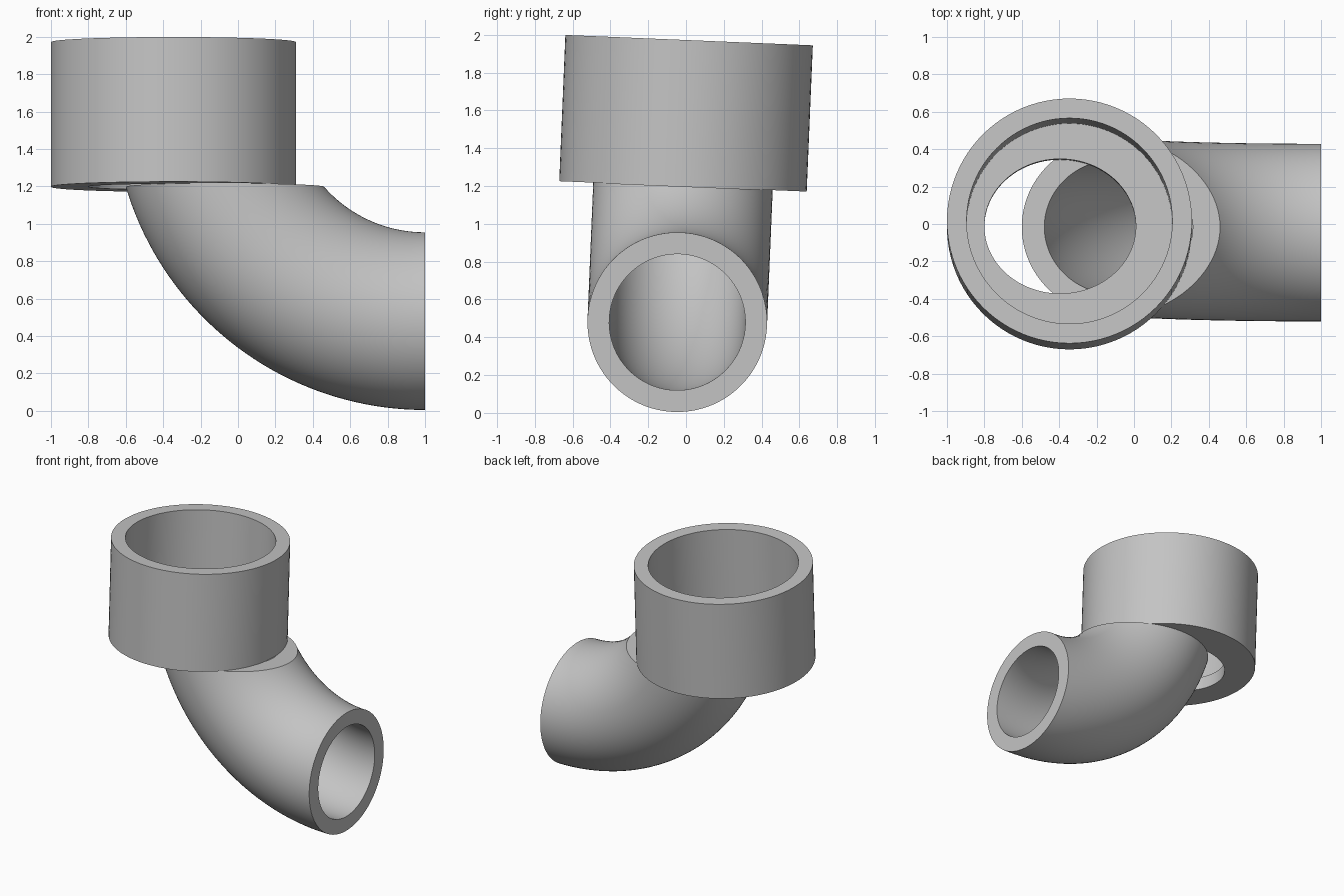
import bpy, bmesh
from math import sin, cos, acos, pi, radians
from mathutils import Matrix

cube = bpy.data.objects.get("Cube")
if cube:
    bpy.data.objects.remove(cube)

SIDES = 96
ANGLES = [2 * pi * i / SIDES for i in range(SIDES)]

grey = bpy.data.materials.new("plain_grey")
grey.use_nodes = True
grey.diffuse_color = (0.55, 0.55, 0.55, 1)
grey.node_tree.nodes["Principled BSDF"].inputs["Base Color"].default_value = grey.diffuse_color

# The whole fitting leans slightly about x, pivoting at the socket's underside
LEAN = Matrix.Translation((0, -0.016, 1.198)) @ Matrix.Rotation(radians(-2.4), 4, 'X')


def loft(name, rings):
    """Skin a closed sequence of rings into a hollow solid."""
    bm = bmesh.new()
    loops = [[bm.verts.new(p) for p in ring] for ring in rings]
    for a, b in zip(loops, loops[1:] + loops[:1]):
        for i in range(SIDES):
            j = (i + 1) % SIDES
            bm.faces.new((a[i], a[j], b[j], b[i]))
    bmesh.ops.recalc_face_normals(bm, faces=bm.faces)
    bm.transform(LEAN)
    mesh = bpy.data.meshes.new(name)
    bm.to_mesh(mesh)
    bm.free()
    mesh.materials.append(grey)
    obj = bpy.data.objects.new(name, mesh)
    bpy.context.collection.objects.link(obj)
    bpy.ops.object.select_all(action='DESELECT')
    obj.select_set(True)
    bpy.context.view_layer.objects.active = obj
    bpy.ops.object.shade_smooth_by_angle(angle=radians(30))
    return obj


def ellipse(cx, rx, ry, z):
    return [(cx + rx * cos(a), ry * sin(a), z) for a in ANGLES]


# Socket: a cup with an off-centre oval hole through its floor
CUP_X, CUP_R, BORE_R, HEIGHT, FLOOR = -0.345, 0.655, 0.55, 0.774, 0.1
HOLE = (-0.395, 0.405, 0.36)
loft("socket_cup", [
    ellipse(CUP_X, CUP_R, CUP_R, 0),
    ellipse(CUP_X, CUP_R, CUP_R, HEIGHT),
    ellipse(CUP_X, BORE_R, BORE_R, HEIGHT),
    ellipse(CUP_X, BORE_R, BORE_R, FLOOR),
    ellipse(*HOLE, FLOOR),
    ellipse(*HOLE, 0),
])

# Elbow: a hollow bend trimmed flat where it meets the socket's underside
BEND_R, BEND_Z, STEPS = 1.194, 0.475, 40


def bend_ring(radius, t):
    ring = []
    for a in ANGLES:
        d = BEND_R + radius * cos(a)
        turn = t * acos(BEND_Z / d)
        ring.append((1 - d * sin(turn), radius * sin(a), BEND_Z - d * cos(turn)))
    return ring


steps = [i / STEPS for i in range(STEPS + 1)]
loft("elbow_pipe",
     [bend_ring(0.475, t) for t in steps] +
     [bend_ring(0.36, t) for t in reversed(steps)])
